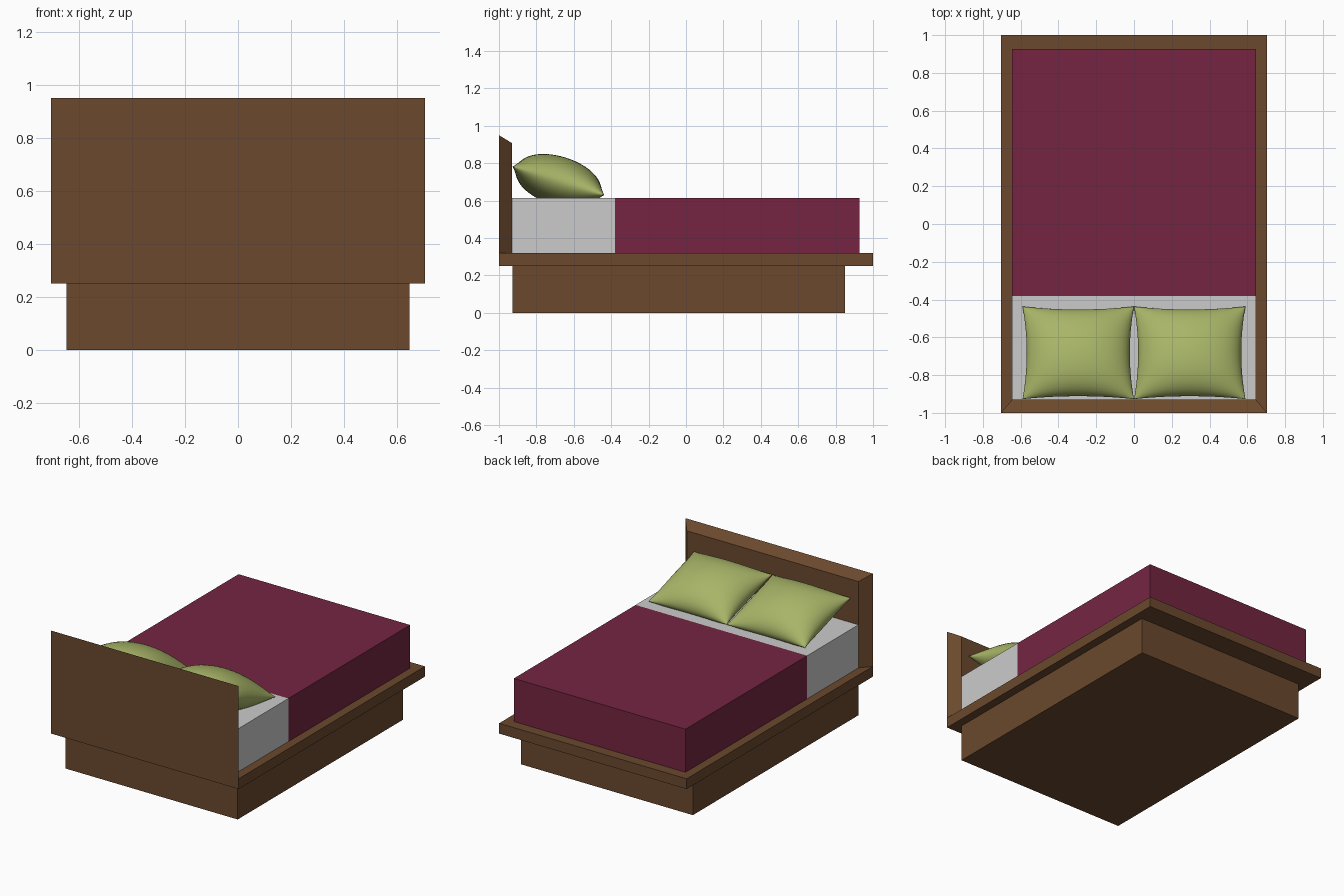
import bpy, bmesh, math
from mathutils import Matrix

if "Cube" in bpy.data.objects:
    bpy.data.objects.remove(bpy.data.objects["Cube"])


def material(name, rgb):
    m = bpy.data.materials.new(name)
    m.diffuse_color = (*rgb, 1)
    m.use_nodes = True
    m.node_tree.nodes["Principled BSDF"].inputs["Base Color"].default_value = m.diffuse_color
    return m


wood = material("dark_wood", (0.145, 0.066, 0.026))
wine = material("wine_fabric", (0.176, 0.0186, 0.053))
green = material("green_fabric", (0.39, 0.46, 0.137))


def finish(name, bm, mat):
    bmesh.ops.recalc_face_normals(bm, faces=bm.faces)
    mesh = bpy.data.meshes.new(name)
    bm.to_mesh(mesh)
    bm.free()
    obj = bpy.data.objects.new(name, mesh)
    bpy.context.collection.objects.link(obj)
    if mat:
        mesh.materials.append(mat)
    return obj


def box(name, x, y0, y1, z0, z1, mat, shape=None):
    """Box symmetric in x; shape optionally edits each vertex."""
    bm = bmesh.new()
    bmesh.ops.create_cube(bm, size=1)
    for v in bm.verts:
        v.co = (2 * x * v.co.x, y0 + (v.co.y + 0.5) * (y1 - y0),
                z0 + (v.co.z + 0.5) * (z1 - z0))
        if shape:
            shape(v.co)
    return finish(name, bm, mat)


# Headboard: inner face is mitred in at the sides and top
def mitre(co):
    if co.y > -0.95:
        co.x = math.copysign(0.645, co.x)
        if co.z > 0.5:
            co.z = 0.907


# Frame
box("base", 0.647, -0.927, 0.85, 0, 0.25, wood)
box("platform", 0.705, -1, 1, 0.25, 0.32, wood)
box("headboard", 0.705, -1, -0.93, 0.32, 0.95, wood, mitre)

# Mattress and blanket
box("mattress", 0.645, -0.93, -0.38, 0.32, 0.613, None)
box("blanket", 0.645, -0.38, 0.927, 0.32, 0.613, wine)


# Pillow: two bulged grids welded along a pinched seam
def pillow(name, cx, hx=0.295, hy=0.257, thick=0.13, n=28):
    bm = bmesh.new()
    steps = [-math.cos(math.pi * i / n) for i in range(n + 1)]
    for side in (1, -1):
        grid = []
        for u in steps:
            row = []
            for w in steps:
                a, b = max(0, 1 - u * u), max(0, 1 - w * w)
                row.append(bm.verts.new((
                    hx * u * (1 - 0.075 * b * u * u),
                    hy * w * (1 - 0.075 * a * w * w),
                    side * thick * (a * b) ** 0.55)))
            grid.append(row)
        for i in range(n):
            for j in range(n):
                bm.faces.new((grid[i][j], grid[i + 1][j],
                              grid[i + 1][j + 1], grid[i][j + 1]))
    bmesh.ops.remove_doubles(bm, verts=bm.verts, dist=0.0004)
    bm.transform(Matrix.Translation((cx, -0.682, 0.706))
                 @ Matrix.Rotation(math.radians(-17.3), 4, 'X'))
    for f in bm.faces:
        f.smooth = True
    return finish(name, bm, green)


pillow("left_pillow", -0.295)
pillow("right_pillow", 0.295)
